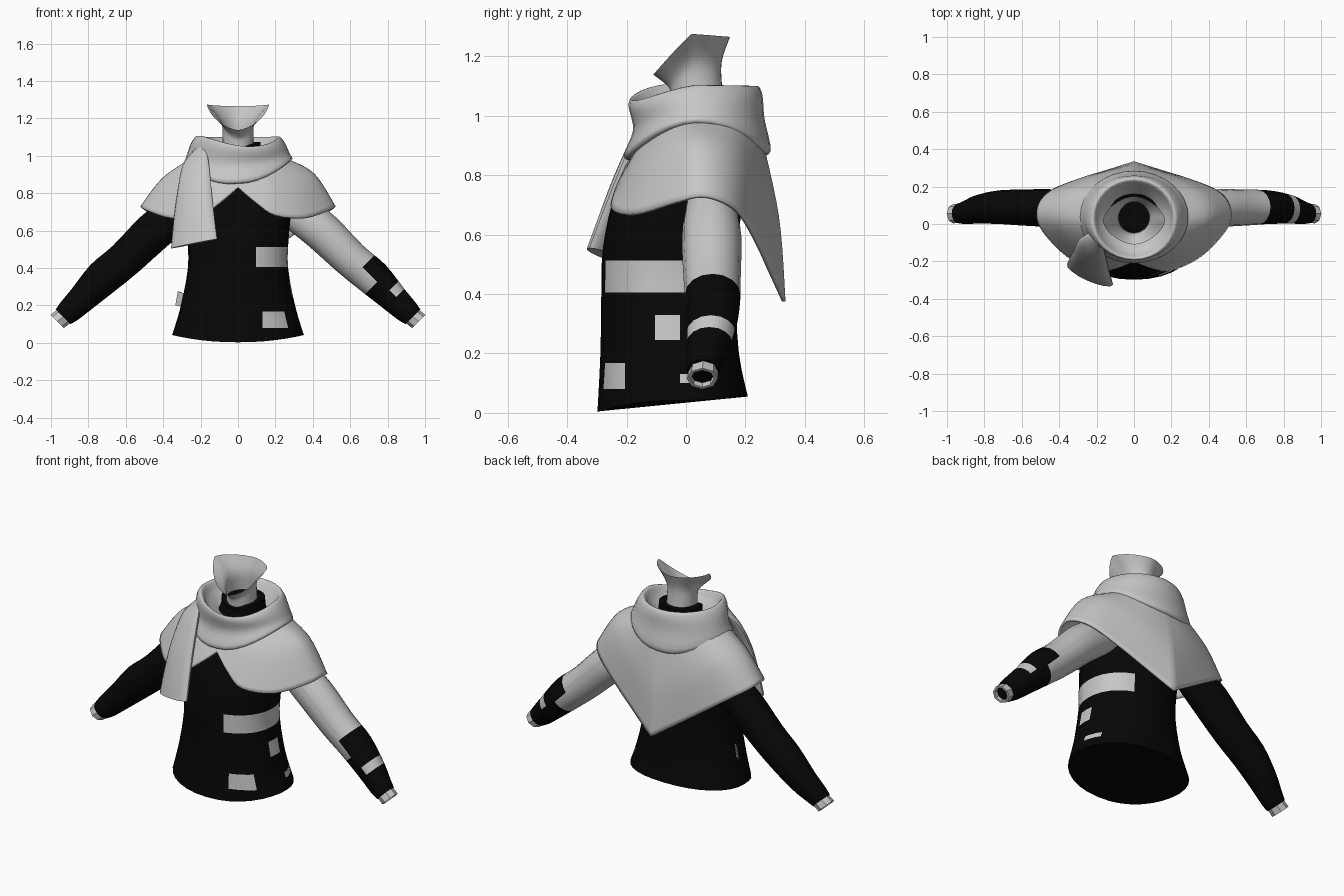
import bpy, bmesh, math
from mathutils import Vector

if "Cube" in bpy.data.objects:
    bpy.data.objects.remove(bpy.data.objects["Cube"])


def material(name, rgb):
    m = bpy.data.materials.new(name)
    m.diffuse_color = (*rgb, 1)
    m.use_nodes = True
    m.node_tree.nodes["Principled BSDF"].inputs["Base Color"].default_value = m.diffuse_color
    return m


BLACK = material("black cloth", (0.002, 0.002, 0.002))
GREY = material("light grey cloth", (0.57, 0.57, 0.57))


def spline(pts, n):
    """Smooth open curve through points, n steps per span."""
    pts = [Vector(p) for p in pts]
    k = len(pts)
    out = []
    for i in range(k - 1):
        a, b, c, d = (pts[min(max(i + j, 0), k - 1)] for j in (-1, 0, 1, 2))
        for s in range(n):
            t = s / n
            out.append(0.5 * (2 * b + (c - a) * t + (2 * a - 5 * b + 4 * c - d) * t * t
                              + (3 * b - a - 3 * c + d) * t ** 3))
    return out + [pts[-1]]


def smooth_rings(rings, n):
    """Add in-between rings along the loft."""
    return [list(r) for r in zip(*[spline(col, n) for col in zip(*rings)])]


def loft(name, rings, mats, rule=None, caps=(False, False), cuts=(), thick=0, angle=50):
    bm = bmesh.new()
    rows = [[bm.verts.new(p) for p in r] for r in rings]
    n = len(rows[0])
    for a, b in zip(rows, rows[1:]):
        for i in range(n):
            bm.faces.new((a[i], a[(i + 1) % n], b[(i + 1) % n], b[i]))
    for use, row in zip(caps, (rows[0], rows[-1])):
        if use:
            bm.faces.new(row)
    # clean edges for colour borders
    for co, no in cuts:
        bmesh.ops.bisect_plane(bm, geom=bm.verts[:] + bm.edges[:] + bm.faces[:],
                               plane_co=co, plane_no=no, dist=1e-5)
    bmesh.ops.recalc_face_normals(bm, faces=bm.faces[:])
    for f in bm.faces:
        f.smooth = True
        if rule:
            f.material_index = rule(f.calc_center_median())
    me = bpy.data.meshes.new(name)
    bm.to_mesh(me)
    bm.free()
    ob = bpy.data.objects.new(name, me)
    bpy.context.collection.objects.link(ob)
    for m in mats:
        me.materials.append(m)
    if thick:
        mod = ob.modifiers.new("thickness", 'SOLIDIFY')
        mod.thickness = thick
    bpy.ops.object.select_all(action='DESELECT')
    ob.select_set(True)
    bpy.context.view_layer.objects.active = ob
    bpy.ops.object.shade_smooth_by_angle(angle=math.radians(angle))
    return ob


def oval(rx, yf, yb, zf, zs=None, zb=None, power=1, bend=2, tilt=0, sag=0, n=32):
    """Oval ring from front y to back y, with front, side and back heights.
    tilt lowers the right front and lifts the left front; sag lowers the left side."""
    zs = zf if zs is None else zs
    zb = zf if zb is None else zb
    pts = []
    for i in range(n):
        a = 2 * math.pi * i / n
        c, s = math.cos(a), math.sin(a)
        z = zs + ((zf if c > 0 else zb) - zs) * abs(c) ** bend
        z -= tilt * 2 * s * max(c, 0) + sag * max(-s, 0)
        px = math.copysign(abs(s) ** power, s)
        py = math.copysign(abs(c) ** power, c)
        pts.append(Vector((rx * px, (yf + yb) / 2 - (yb - yf) / 2 * py, z)))
    return pts


# Torso with cloth patches
def torso_rule(p):
    x, y, z = p
    band = 0.405 < z < 0.512 and x > (0.095 if y < 0 else 0.12)
    front = 0.08 < z < 0.168 and x > 0.13 and y < -0.205
    side = 0.245 < z < 0.33 and x > 0 and -0.105 < y < -0.02
    strip = 0.10 < z < 0.13 and x > 0 and -0.02 < y < 0.075
    return int(band or front or side or strip)


torso_cuts = [((0, 0, z), (0, 0, 1)) for z in (0.08, 0.10, 0.13, 0.168, 0.245, 0.33, 0.405, 0.512)]
torso_cuts += [((x, 0, 0), (1, 0, 0)) for x in (0.095, 0.12, 0.13)]
torso_cuts += [((0, y, 0), (0, 1, 0)) for y in (-0.205, -0.105, -0.02, 0.075)]
torso = [(0.352, -0.298, 0.208, 0.003, 0.042, 0.055), (0.305, -0.288, 0.178, 0.2),
         (0.268, -0.285, 0.168, 0.4), (0.27, -0.28, 0.177, 0.55),
         (0.282, -0.25, 0.185, 0.7), (0.27, -0.205, 0.185, 0.8),
         (0.2, -0.13, 0.17, 0.9), (0.13, -0.06, 0.16, 1.0), (0.12, -0.055, 0.155, 1.04, 1.075, 1.075)]
loft("torso", smooth_rings([oval(*r, power=0.93) for r in torso], 3), [BLACK, GREY],
     torso_rule, (True, True), torso_cuts)

# Loose patch on the left side
loft("loose_side_patch",
     [[(-0.335, -0.02, 0.2), (-0.292, -0.058, 0.192), (-0.286, -0.058, 0.262), (-0.322, -0.02, 0.275)],
      [(-0.331, -0.015, 0.2), (-0.288, -0.053, 0.192), (-0.282, -0.053, 0.262), (-0.318, -0.015, 0.275)]],
     [GREY], caps=(True, True))

# Neck with open flared top
neck = [oval(0.085, -0.045, 0.13, 1.0), oval(0.082, -0.05, 0.122, 1.07, 1.09, 1.09),
        oval(0.092, -0.062, 0.12, 1.10, 1.185, 1.18, power=1.1, bend=1.5),
        oval(0.166, -0.11, 0.148, 1.138, 1.275, 1.265, power=1.2, bend=1.3)]
loft("neck", smooth_rings(neck, 4), [GREY])

# Rolled cowl, slightly uneven
cowl = [oval(0.13, -0.075, 0.16, 0.99), oval(0.185, -0.145, 0.205, 1.01, 1.05, 1.06, tilt=0.008),
        oval(0.218, -0.183, 0.238, 1.055, 1.103, 1.10, tilt=0.016),
        oval(0.25, -0.193, 0.257, 1.03, 1.07, 1.07, tilt=0.012),
        oval(0.275, -0.178, 0.264, 0.95, 1.015, 0.99, sag=0.015),
        oval(0.29, -0.21, 0.285, 0.862, 0.982, 0.88, sag=0.035),
        oval(0.25, -0.16, 0.24, 0.85, 0.96, 0.87, sag=0.035)]
loft("cowl", smooth_rings(cowl, 4), [GREY], angle=80)

# Shoulder cape: hem from front notch to back point, sharp at both; left shoulder flatter
half = [(0, -0.202, 0.835), (0.1, -0.24, 0.75), (0.2, -0.25, 0.685), (0.36, -0.175, 0.67),
        (0.49, -0.04, 0.71), (0.522, 0.05, 0.73), (0.50, 0.13, 0.71), (0.43, 0.19, 0.665),
        (0.29, 0.245, 0.57), (0.145, 0.29, 0.472), (0, 0.335, 0.375)]


def cape_rows(bulge):
    collar, shoulder = [], []
    for i, p in enumerate(half):
        a = math.pi * i / (len(half) - 1)
        s, c = math.sin(a), math.cos(a)
        t = Vector((0.25 * s, 0.04 - (0.16 if c > 0 else 0.21) * c, 0.95 + 0.04 * s))
        collar.append(t)
        shoulder.append((t + Vector(p)) / 2 + Vector((0.02 * s, 0.02 * max(-c, 0), bulge * s)))
    return [spline(row, 4) for row in (collar, shoulder, half)]


cape = [r + [Vector((-q.x, q.y, q.z)) for q in l[-2:0:-1]]
        for r, l in zip(cape_rows(0.047), cape_rows(0.02))]
loft("shoulder_cape", smooth_rings(cape, 6), [GREY], thick=0.012)


# Hanging scarf tail: flat folded sections between left and right edges
def flat_section(left, right, depth):
    l, r = Vector(left), Vector(right)
    across = r - l
    out = Vector((across.y, -across.x, 0)).normalized()
    return [l + across * (0.5 - 0.5 * math.cos(2 * math.pi * i / 16))
            + out * depth * math.sin(2 * math.pi * i / 16) for i in range(16)]


tail = [flat_section((-0.23, -0.04, 1.03), (-0.175, -0.105, 1.055), 0.02),
        flat_section((-0.295, -0.085, 0.95), (-0.155, -0.165, 0.95), 0.03),
        flat_section((-0.325, -0.15, 0.8), (-0.14, -0.23, 0.8), 0.035),
        flat_section((-0.345, -0.185, 0.65), (-0.125, -0.285, 0.66), 0.038),
        flat_section((-0.358, -0.215, 0.505), (-0.112, -0.325, 0.555), 0.036)]
loft("scarf_tail", smooth_rings(tail, 4), [GREY], caps=(True, True))


# Arms: centre x, y, z, radius in the front plane, radius in depth
def arm_ring(p, s, n=16):
    x, y, z, r, d = p
    return [Vector((s * (x + 0.707 * r * math.cos(a)), y + d * math.sin(a),
                    z + 0.707 * r * math.cos(a)))
            for a in (2 * math.pi * i / n for i in range(n))]


def sleeve_rule(p):
    along, across = p.x - p.z, p.x + p.z
    dark = along > (0.262 if across > 1.07 else 0.42)
    patch = 0.53 < along < 0.6 and across > 1.09
    return int(not dark or patch)


sleeve = [(0.22, 0.085, 0.77, 0.09, 0.07), (0.33, 0.085, 0.69, 0.105, 0.085),
          (0.45, 0.086, 0.595, 0.106, 0.1),
          (0.6, 0.088, 0.45, 0.098, 0.096), (0.72, 0.09, 0.35, 0.096, 0.09),
          (0.83, 0.08, 0.24, 0.077, 0.078), (0.90, 0.062, 0.172, 0.066, 0.062),
          (0.935, 0.057, 0.14, 0.056, 0.054)]
cuff = [(0.915, 0.06, 0.155, 0.05, 0.048), (0.966, 0.055, 0.115, 0.05, 0.052),
        (0.966, 0.055, 0.115, 0.04, 0.04), (0.945, 0.056, 0.133, 0.038, 0.038)]
opening = [(0.946, 0.056, 0.132, 0.039, 0.039), (0.95, 0.056, 0.128, 0.039, 0.039)]
arm_cuts = [((d, 0, 0), (1, 0, -1)) for d in (0.262, 0.42, 0.53, 0.6)]
arm_cuts += [((d, 0, 0), (1, 0, 1)) for d in (1.07, 1.09)]
for label, s in (("right", 1), ("left", -1)):
    rings = smooth_rings([arm_ring(p, s) for p in sleeve], 3)
    loft(label + "_sleeve", rings, [BLACK, GREY], sleeve_rule if s > 0 else None,
         (True, True), arm_cuts if s > 0 else ())
    loft(label + "_cuff", [arm_ring(p, s, 8) for p in cuff], [GREY], angle=30)
    loft(label + "_cuff_opening", [arm_ring(p, s, 8) for p in opening], [BLACK], caps=(True, True))
